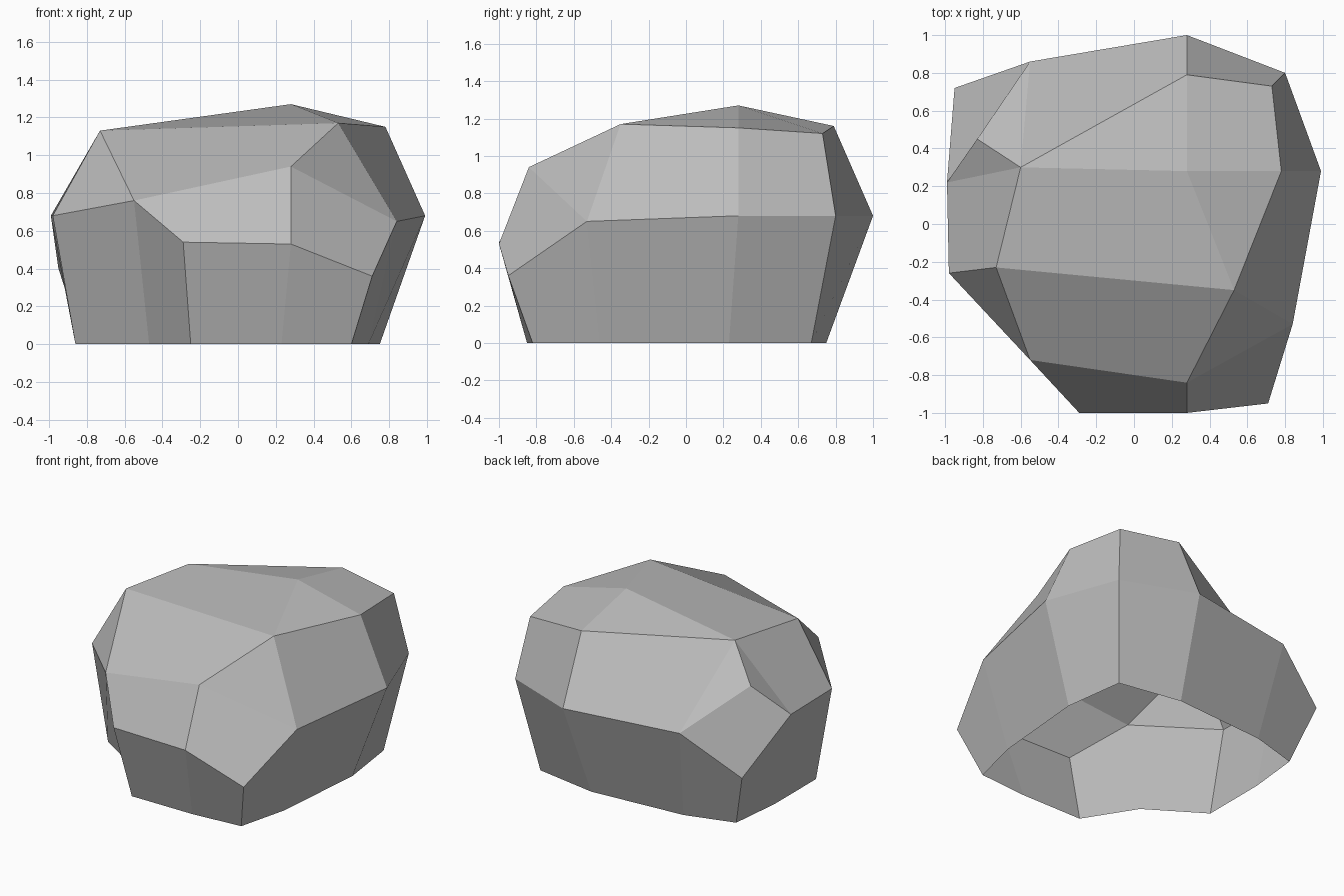
import bpy
import bmesh

start_cube = bpy.data.objects.get("Cube")
if start_cube:
    bpy.data.objects.remove(start_cube, do_unlink=True)


def flat_material(name, grey):
    material = bpy.data.materials.new(name)
    material.use_nodes = True
    colour = (grey, grey, grey, 1)
    material.diffuse_color = colour
    shader = next(n for n in material.node_tree.nodes if n.type == 'BSDF_PRINCIPLED')
    shader.inputs["Base Color"].default_value = colour
    shader.inputs["Roughness"].default_value = 0.9
    return material


# Widest outline of the boulder, counter-clockwise from its +x side
rim = dict(
    A=(.99, .28, .68), B=(.8, .8, .68), C=(.28, 1, .68), D=(-.55, .86, .67),
    E=(-.95, .72, .4), F=(-.99, .22, .68), G=(-.98, -.26, .68), H=(-.55, -.72, .76),
    I=(-.29, -1, .54), J=(.28, -1, .53), K=(.71, -.95, .36), L=(.84, -.53, .65))

# Corners of the crown, with the summit last
crown = dict(
    a=(.78, .28, 1.15), b=(.73, .73, 1.12), c=(.28, .79, 1.16),
    d=(-.6, .3, 1.14), e=(-.83, .45, .93), f=(-.73, -.23, 1.13),
    g=(.53, -.35, 1.17), h=(.28, -.84, .94), s=(.28, .28, 1.27))

# Narrower outline on the ground, one corner below each rim corner
foot = [(.75, .23), (.69, .67), (.23, .75), (-.47, .7), (-.82, .6), (-.86, .22),
        (-.86, -.25), (-.47, -.5), (-.25, -.85), (.23, -.85), (.6, -.82), (.69, -.46)]

# Each word lists the corners of one facet above the rim
facets = ("ABba BCcb CDdc Ded DEFe Fde FGfd GHf fHhg "
          "HIJh hJKL hLg gLAa sabc scd sdfg sga").split()


def build_boulder(name, material):
    bm = bmesh.new()
    corner = {key: bm.verts.new(point) for key, point in {**rim, **crown}.items()}
    ground = [bm.verts.new((x, y, 0)) for x, y in foot]
    upper = [corner[key] for key in rim]

    # Upper facets
    for facet in facets:
        bm.faces.new([corner[key] for key in facet])

    # Skirt of side walls, open underneath
    for i in range(len(foot)):
        j = (i + 1) % len(foot)
        bm.faces.new((ground[i], ground[j], upper[j], upper[i]))

    mesh = bpy.data.meshes.new(name)
    bm.to_mesh(mesh)
    bm.free()
    mesh.materials.append(material)
    boulder = bpy.data.objects.new(name, mesh)
    bpy.context.collection.objects.link(boulder)
    return boulder


build_boulder("boulder", flat_material("stone grey", 0.5))
